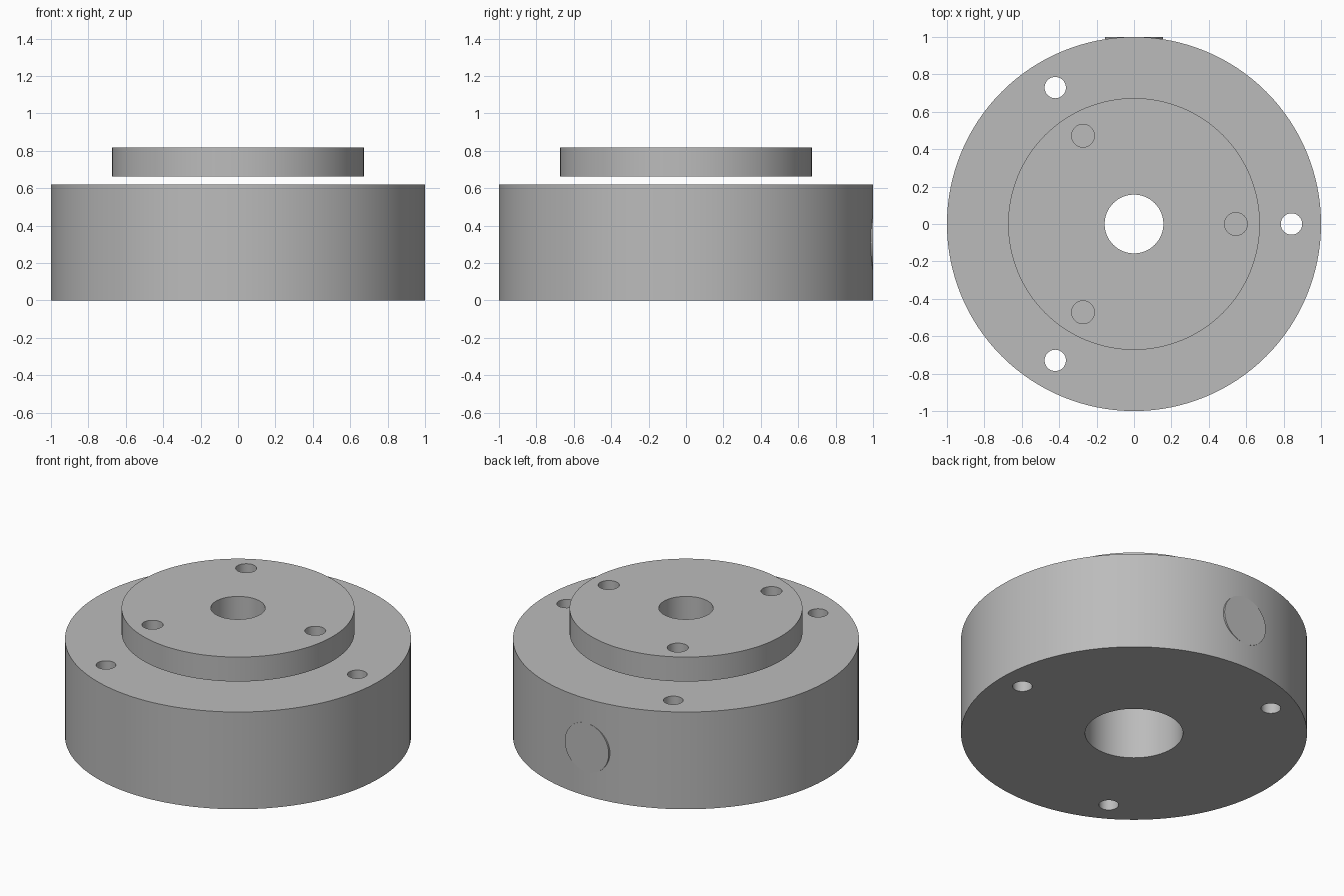
import bpy
import math

if "Cube" in bpy.data.objects:
    bpy.data.objects.remove(bpy.data.objects["Cube"])

# Single material
grey = bpy.data.materials.new("machined grey")
grey.use_nodes = True
colour = (0.5, 0.5, 0.5, 1)
grey.diffuse_color = colour
grey.node_tree.nodes["Principled BSDF"].inputs["Base Color"].default_value = colour


def cylinder(name, radius, z0, z1, xy=(0, 0), sides=48):
    bpy.ops.mesh.primitive_cylinder_add(
        vertices=sides, radius=radius, depth=z1 - z0,
        location=(xy[0], xy[1], (z0 + z1) / 2))
    obj = bpy.context.object
    obj.name = name
    obj.data.materials.append(grey)
    return obj


def bolt_circle(radius):
    return [(radius * math.cos(a), radius * math.sin(a))
            for a in (math.tau * i / 3 for i in range(3))]


def drill(obj, radius, xy, sides=48):
    """Cut a vertical hole straight through the part."""
    cutter = cylinder("hole_cutter", radius, -1, 2, xy, sides)
    mod = obj.modifiers.new("hole", 'BOOLEAN')
    mod.operation, mod.solver, mod.object = 'DIFFERENCE', 'EXACT', cutter
    bpy.context.view_layer.objects.active = obj
    bpy.ops.object.modifier_apply(modifier=mod.name)
    bpy.data.objects.remove(cutter)


def smooth(obj):
    bpy.ops.object.select_all(action='DESELECT')
    obj.select_set(True)
    bpy.context.view_layer.objects.active = obj
    bpy.ops.object.shade_smooth_by_angle(angle=math.radians(30))


# Wide body: central bore and three bolt holes
body = cylinder("body", 1.0, 0, 0.62, sides=128)
drill(body, 0.283, (0, 0), 64)
for xy in bolt_circle(0.842):
    drill(body, 0.057, xy)

# Raised flange disc, floating just above the body
flange = cylinder("flange_disc", 0.673, 0.662, 0.818, sides=128)
drill(flange, 0.157, (0, 0), 64)
for xy in bolt_circle(0.545):
    drill(flange, 0.061, xy)

# Flat-faced round plug in the back wall
plug = cylinder("back_plug", 0.155, -0.1, 0.1)
plug.rotation_euler.x = math.radians(90)
plug.location = (0, 0.9, 0.31)

for part in (body, flange, plug):
    smooth(part)
